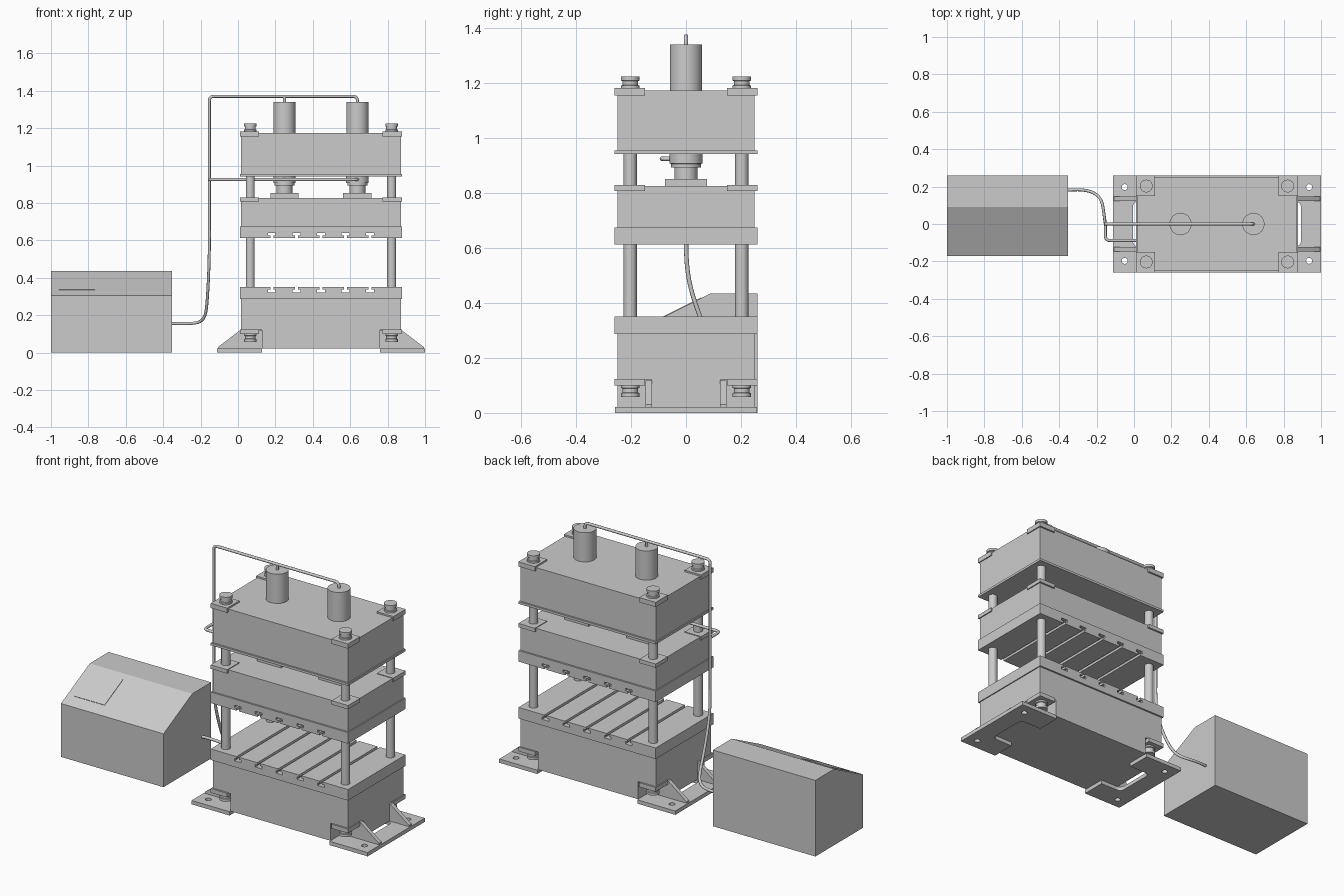
import bpy, math
from mathutils import Vector

if "Cube" in bpy.data.objects:
    bpy.data.objects.remove(bpy.data.objects["Cube"])

CX = 0.4435            # press centre in x
SIDES = (-1, 1)
CORNERS = [(sx, sy) for sx in SIDES for sy in SIDES]


def mesh(name, verts, faces, smooth=False):
    me = bpy.data.meshes.new(name)
    me.from_pydata(verts, [], faces)
    ob = bpy.data.objects.new(name, me)
    bpy.context.collection.objects.link(ob)
    bpy.ops.object.select_all(action='DESELECT')
    ob.select_set(True)
    bpy.context.view_layer.objects.active = ob
    bpy.ops.object.mode_set(mode='EDIT')
    bpy.ops.mesh.select_all(action='SELECT')
    bpy.ops.mesh.normals_make_consistent(inside=False)
    bpy.ops.object.mode_set(mode='OBJECT')
    if smooth:
        bpy.ops.object.shade_smooth_by_angle(angle=math.radians(35))
    return ob


def prism(name, pts, axis, a, b):
    """Extrude a 2D outline along an axis from a to b."""
    def place(p, t):
        return {'x': (t, p[0], p[1]), 'y': (p[0], t, p[1]), 'z': (p[0], p[1], t)}[axis]
    n = len(pts)
    verts = [place(p, a) for p in pts] + [place(p, b) for p in pts]
    faces = [list(range(n))[::-1], list(range(n, 2 * n))]
    faces += [(i, (i + 1) % n, n + (i + 1) % n, n + i) for i in range(n)]
    return mesh(name, verts, faces)


def box(name, x0, x1, y0, y1, z0, z1):
    x0, x1 = sorted((x0, x1))
    y0, y1 = sorted((y0, y1))
    return prism(name, [(x0, y0), (x1, y0), (x1, y1), (x0, y1)], 'z', z0, z1)


def lathe(name, x, y, profile, n=32):
    """Revolve (radius, z) points about a vertical axis, capped at both ends."""
    verts = [(x + r * math.cos(2 * math.pi * i / n), y + r * math.sin(2 * math.pi * i / n), z)
             for r, z in profile for i in range(n)]
    m = len(profile)
    faces = [(j * n + i, j * n + (i + 1) % n, (j + 1) * n + (i + 1) % n, (j + 1) * n + i)
             for j in range(m - 1) for i in range(n)]
    faces += [list(range(n))[::-1], list(range((m - 1) * n, m * n))]
    return mesh(name, verts, faces, True)


def pipe(name, pts, kind='POLY', fillet=0.025, r=0.008):
    pts = [Vector(p) for p in pts]
    if kind == 'POLY':
        out = [pts[0]]
        for p, q, s in zip(pts, pts[1:], pts[2:]):
            a, b = q + (p - q).normalized() * fillet, q + (s - q).normalized() * fillet
            out += [a.lerp(q, t).lerp(q.lerp(b, t), t) for t in (i / 6 for i in range(7))]
        pts = out + [pts[-1]]
    cu = bpy.data.curves.new(name, 'CURVE')
    cu.dimensions, cu.bevel_depth, cu.bevel_resolution = '3D', r, 3
    cu.use_fill_caps = True
    sp = cu.splines.new(kind)
    sp.points.add(len(pts) - 1)
    for sp_pt, p in zip(sp.points, pts):
        sp_pt.co = (*p, 1)
    if kind == 'NURBS':
        sp.order_u, sp.use_endpoint_u, sp.resolution_u = 4, True, 8
    bpy.context.collection.objects.link(bpy.data.objects.new(name, cu))


def slotted_plate(name, face_z, d):
    """Plate with five T-slots in its working face; d = direction of the material."""
    pts = [(CX - 0.434, face_z)]
    for k in range(-2, 3):
        x = CX + k * 0.1315
        for dx, dz in ((-.008, 0), (-.008, .014), (-.021, .014), (-.021, .028),
                       (.021, .028), (.021, .014), (.008, .014), (.008, 0)):
            pts.append((x + dx, face_z + d * dz))
    pts += [(CX + 0.434, face_z), (CX + 0.434, face_z + d * 0.063), (CX - 0.434, face_z + d * 0.063)]
    prism(name, pts, 'y', -0.26, 0.26)


def body(name, z0, z1, hx=0.428, hy=0.25):
    box(name, CX - hx, CX + hx, -hy, hy, z0, z1)


def corner_pads(name, z0, z1):
    for sx, sy in CORNERS:
        box(name, CX + sx * 0.33, CX + sx * 0.434, sy * 0.15, sy * 0.26, z0, z1)


# Base: notched at the lower corners to clear the column nuts
body("base_upper", 0.122, 0.29)
a, b, c, d = 0.316, 0.428, 0.125, 0.25
cross = [(a, -d), (a, -c), (b, -c), (b, c), (a, c), (a, d),
         (-a, d), (-a, c), (-b, c), (-b, -c), (-a, -c), (-a, -d)]
prism("base_lower", [(CX + x, y) for x, y in cross], 'z', 0.022, 0.122)
slotted_plate("bed_plate", 0.35, -1)
corner_pads("base_corner_pad", 0.1, 0.124)

# Feet: U-shaped plates with bolt holes, plus gussets
for s in SIDES:
    arc = [(0.42 + 0.03 * math.cos(t), 0.09 + 0.03 * math.sin(t))
           for t in (math.pi / 2 * (1 - i / 6) for i in range(7))]
    u = [(0.5565, -0.258), (0.5565, 0.258), (0.316, 0.258), (0.316, 0.12)] + arc
    u += [(x, -y) for x, y in arc[::-1]] + [(0.316, -0.12), (0.316, -0.258)]
    foot = prism("foot_plate", [(CX + s * x, y) for x, y in u], 'z', 0, 0.022)
    for sy in SIDES:
        hole = lathe("bolt_hole_cutter", CX + s * 0.493, sy * 0.197, [(0.016, -0.02), (0.016, 0.05)], 20)
        hole.hide_render = True
        hole.hide_set(True)
        m = foot.modifiers.new("hole", 'BOOLEAN')
        m.operation, m.object, m.solver = 'DIFFERENCE', hole, 'EXACT'
        rib = [(0.316, 0.02), (0.55, 0.02), (0.55, 0.03), (0.434, 0.118), (0.316, 0.118)]
        prism("foot_gusset", [(CX + s * x, z) for x, z in rib], 'y', sy * 0.124, sy * 0.147)

# Bake the bolt holes, then remove the cutters
for ob in [o for o in bpy.data.objects if o.name.startswith("foot_plate")]:
    bpy.context.view_layer.objects.active = ob
    for m in list(ob.modifiers):
        bpy.ops.object.modifier_apply(modifier=m.name)
for ob in [o for o in bpy.data.objects if "cutter" in o.name]:
    bpy.data.objects.remove(ob)

# Moving slide
slotted_plate("slide_plate", 0.612, 1)
body("slide_body", 0.675, 0.826)
corner_pads("slide_corner_pad", 0.808, 0.83)

# Crown
body("crown_flange", 0.942, 0.955, 0.434, 0.26)
body("crown_body", 0.955, 1.173)
corner_pads("crown_corner_pad", 1.155, 1.182)

# Columns with a grooved nut at each end
nut = [(.034, 0), (.034, .011), (.029, .013), (.029, .028), (.034, .03), (.034, .045)]
for sx, sy in CORNERS:
    x, y = CX + sx * 0.378, sy * 0.203
    lathe("column", x, y, [(0.024, 0.06), (0.024, 1.2)])
    lathe("top_nut", x, y, [(r, 1.18 + z) for r, z in nut])
    lathe("bottom_nut", x, y, [(r, 0.102 - z) for r, z in nut])

# Hydraulic cylinders, rods and rod flanges
for s in SIDES:
    x = CX + s * 0.195
    lathe("cylinder", x, 0, [(0.059, 1.16), (0.059, 1.34)], 48)
    lathe("cylinder_gland", x, 0, [(.06, .95), (.06, .908), (.054, .906), (.054, .893)], 48)
    lathe("piston_rod", x, 0, [(0.042, 0.84), (0.042, 0.9)])
    box("rod_flange", x - 0.076, x + 0.076, -0.076, 0.076, 0.825, 0.852)

# Pipework
X1, X2, PX = CX - 0.195, CX + 0.195, -0.153
pipe("supply_hose", [(-.36, .18, .155), (-.27, .19, .155), (-.18, .16, .15), (-.165, .09, .25),
                     (-.155, .01, .45), (PX, 0, .55), (PX, 0, .65)], 'NURBS')
pipe("upper_pipe", [(PX, 0, .645), (PX, 0, 1.37), (X2, 0, 1.37), (X2, 0, 1.33)])
pipe("upper_branch", [(X1, 0, 1.37), (X1, 0, 1.33)])
pipe("lower_pipe", [(PX, 0, .925), (PX, -.088, .925), (X2, -.088, .925), (X2, -.04, .925)])
pipe("lower_branch", [(X1, -.088, .925), (X1, -.04, .925)])

# Power unit with sloped front and control panel
prism("power_unit", [(-.17, 0), (.26, 0), (.26, .435), (.09, .435), (-.17, .305)], 'x', -1, -0.352)
prism("control_panel", [(-.11, .333), (.057, .4165), (.055, .4205), (-.112, .337)], 'x', -.957, -.765)
